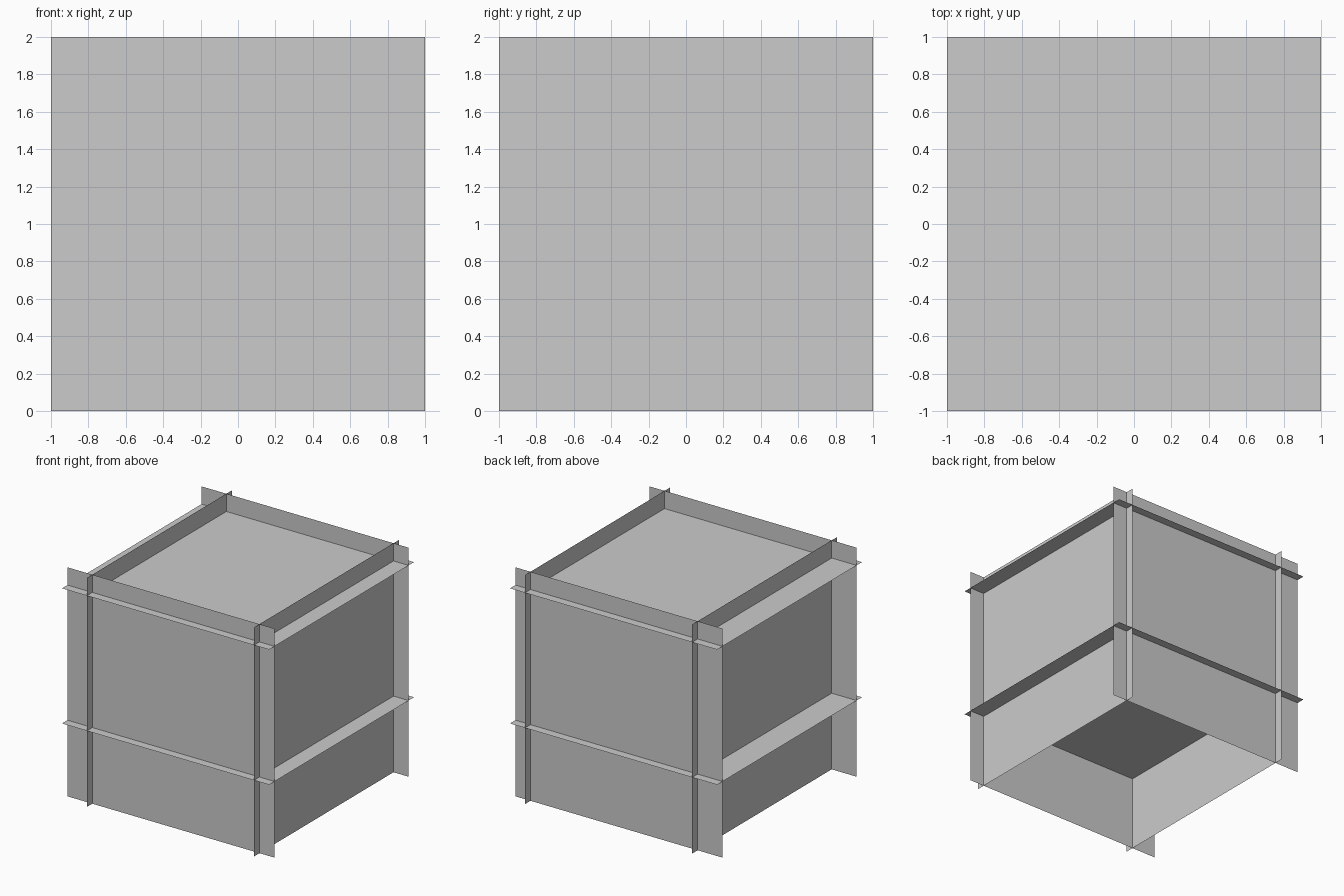
import bpy
from math import pi

if "Cube" in bpy.data.objects:
    bpy.data.objects.remove(bpy.data.objects["Cube"])

HALF_PI = pi / 2


def sheet(name, location, rotation=(0, 0, 0)):
    """One paper-thin 2 x 2 square."""
    bpy.ops.mesh.primitive_plane_add(size=2, location=location, rotation=rotation)
    bpy.context.object.name = name


# Side sheets, facing along x
for name, x in (("left_sheet", -0.76), ("right_sheet", 0.855)):
    sheet(name, (x, 0, 1), (0, HALF_PI, 0))

# Front and back sheets, facing along y
for name, y in (("front_sheet", -0.925), ("back_sheet", 0.925)):
    sheet(name, (0, y, 1), (HALF_PI, 0, 0))

# Horizontal sheets: raised floor and top
for name, z in (("lower_sheet", 0.665), ("upper_sheet", 1.845)):
    sheet(name, (0, 0, z))
